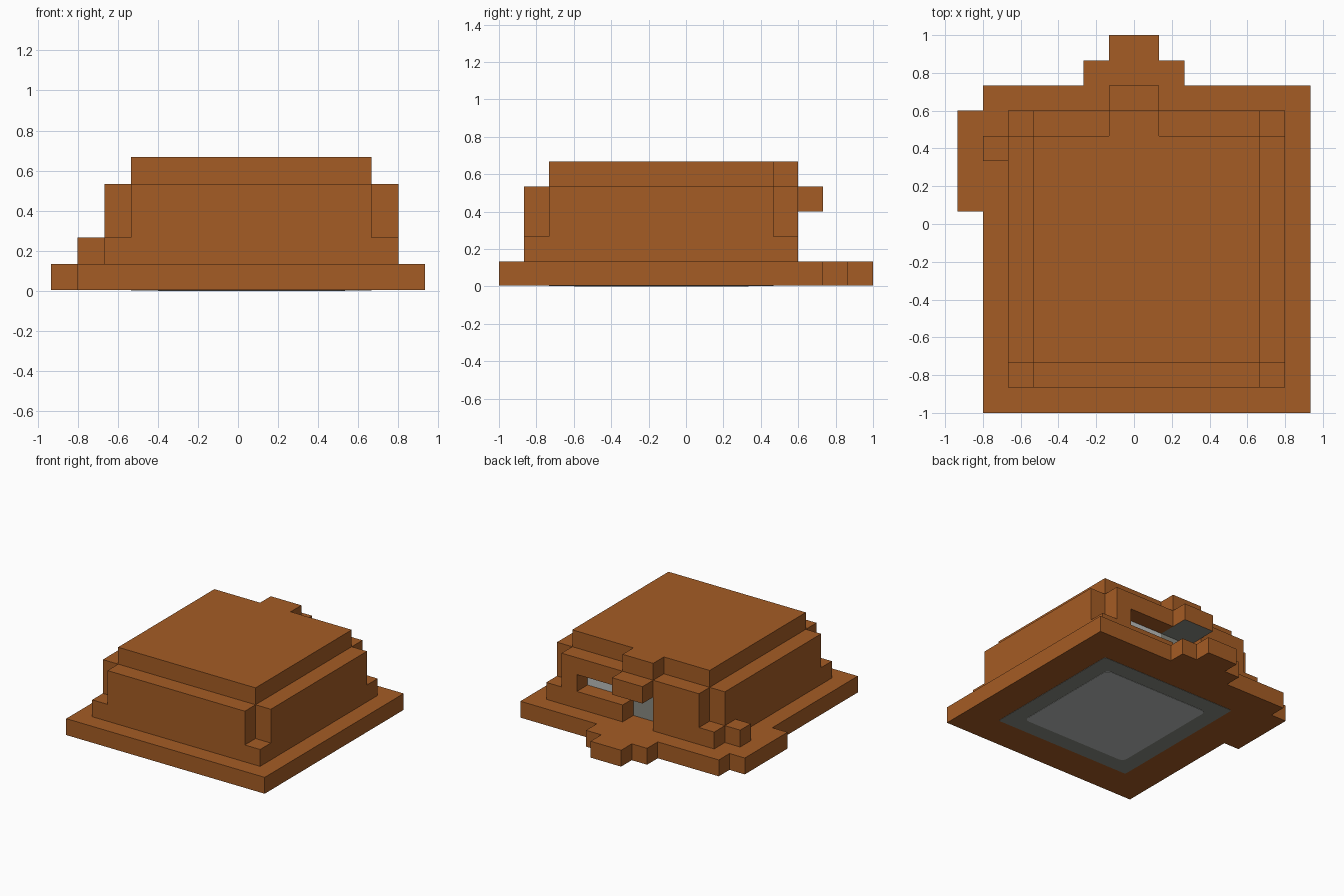
import bpy, bmesh
from mathutils import Vector

U = 2 / 15                      # size of one block
ORIGIN = Vector((-7, -7.5, 0))  # grid corner, in blocks

cube = bpy.data.objects.get("Cube")
if cube:
    bpy.data.objects.remove(cube, do_unlink=True)


def material(name, rgb):
    m = bpy.data.materials.new(name)
    m.use_nodes = True
    m.diffuse_color = (*rgb, 1)
    m.node_tree.nodes["Principled BSDF"].inputs["Base Color"].default_value = (*rgb, 1)
    return m


WOOD, DARK, LIGHT = 0, 1, 2
MATS = [material("orange_brown", (0.376, 0.107, 0.018)),
        material("dark_grey", (0.25, 0.255, 0.225)),
        material("light_grey", (0.50, 0.52, 0.51))]


def box(x, y, z):
    """Set of grid blocks filling the given ranges."""
    return {(i, j, k) for i in range(*x) for j in range(*y) for k in range(*z)}


def finish(name, bm):
    mesh = bpy.data.meshes.new(name)
    bm.to_mesh(mesh)
    bm.free()
    for m in MATS:
        mesh.materials.append(m)
    obj = bpy.data.objects.new(name, mesh)
    bpy.context.collection.objects.link(obj)
    return obj


def block_solid(name, cells, rule=lambda cell, normal: WOOD):
    """Outer skin of a set of blocks, coloured by a rule, with flat areas merged."""
    bm = bmesh.new()
    for cell in cells:
        centre = Vector(cell) + Vector((0.5, 0.5, 0.5)) + ORIGIN
        for axis in range(3):
            for sign in (-1, 1):
                n = Vector((0, 0, 0))
                n[axis] = sign
                if tuple(int(c + d) for c, d in zip(cell, n)) in cells:
                    continue
                a = Vector((0, 0, 0))
                a[(axis + 1) % 3] = 0.5
                b = n.cross(a)
                corners = (a + b, b - a, -a - b, a - b)
                face = bm.faces.new([bm.verts.new((centre + n / 2 + c) * U) for c in corners])
                face.material_index = rule(cell, tuple(n))
    bmesh.ops.remove_doubles(bm, verts=bm.verts, dist=0.001)
    bmesh.ops.dissolve_limit(bm, angle_limit=0.01, verts=bm.verts, edges=bm.edges,
                             delimit={'MATERIAL'})
    return finish(name, bm)


# Ground slab with a side tab and a stepped rear doorstep
plinth = (box((1, 14), (0, 13), (0, 1)) | box((0, 1), (8, 12), (0, 1))
          | box((5, 9), (13, 14), (0, 1)) | box((6, 8), (14, 15), (0, 1)))
base = block_solid("plinth", plinth)
for v in base.data.vertices:    # leave room for the underside panels
    v.co.z = max(v.co.z, 0.004)

# Walls: notched corners, rear doorway and window, porch hood, side block
walls = box((2, 13), (1, 12), (1, 4))
for i in (2, 12):
    for j in (1, 11):
        walls -= box((i, i + 1), (j, j + 1), (2, 4))
door = box((6, 8), (11, 12), (1, 3))
window = box((8, 11), (11, 12), (2, 3))
walls -= door | window
walls |= box((6, 8), (12, 13), (3, 4)) | box((1, 2), (10, 11), (1, 2))


def wall_colour(cell, normal):
    i, j, k = cell
    ahead = (i, j + 1, k)
    if normal == (0, 1, 0) and ahead in window:
        return LIGHT
    if normal == (0, 1, 0) and ahead in door:
        return DARK
    if normal == (0, 0, -1) and k == 3 and i in (6, 7):
        return DARK
    return WOOD


block_solid("walls", walls, wall_colour)

# Roof slab with a rear tongue over the door
block_solid("roof", box((3, 12), (2, 11), (4, 5)) | box((6, 8), (11, 12), (4, 5)))


# Underside panels: dark square with a lighter one inside, corners rounded
def panel(name, size, z0, z1, radius, mat):
    bm = bmesh.new()
    bmesh.ops.create_cube(bm, size=1)
    for v in bm.verts:
        v.co = Vector((v.co.x * size + 0.5 * U, v.co.y * size - U, z1 if v.co.z > 0 else z0))
    upright = [e for e in bm.edges if abs(e.verts[0].co.z - e.verts[1].co.z) > 0.001]
    bmesh.ops.bevel(bm, geom=upright, offset=radius, segments=3, profile=0.5, affect='EDGES')
    for f in bm.faces:
        f.material_index = mat
    finish(name, bm)


panel("underside_border", 9 * U, 0.002, 0.006, 0.015, DARK)
panel("underside_centre", 7 * U, 0, 0.006, 0.04, LIGHT)
